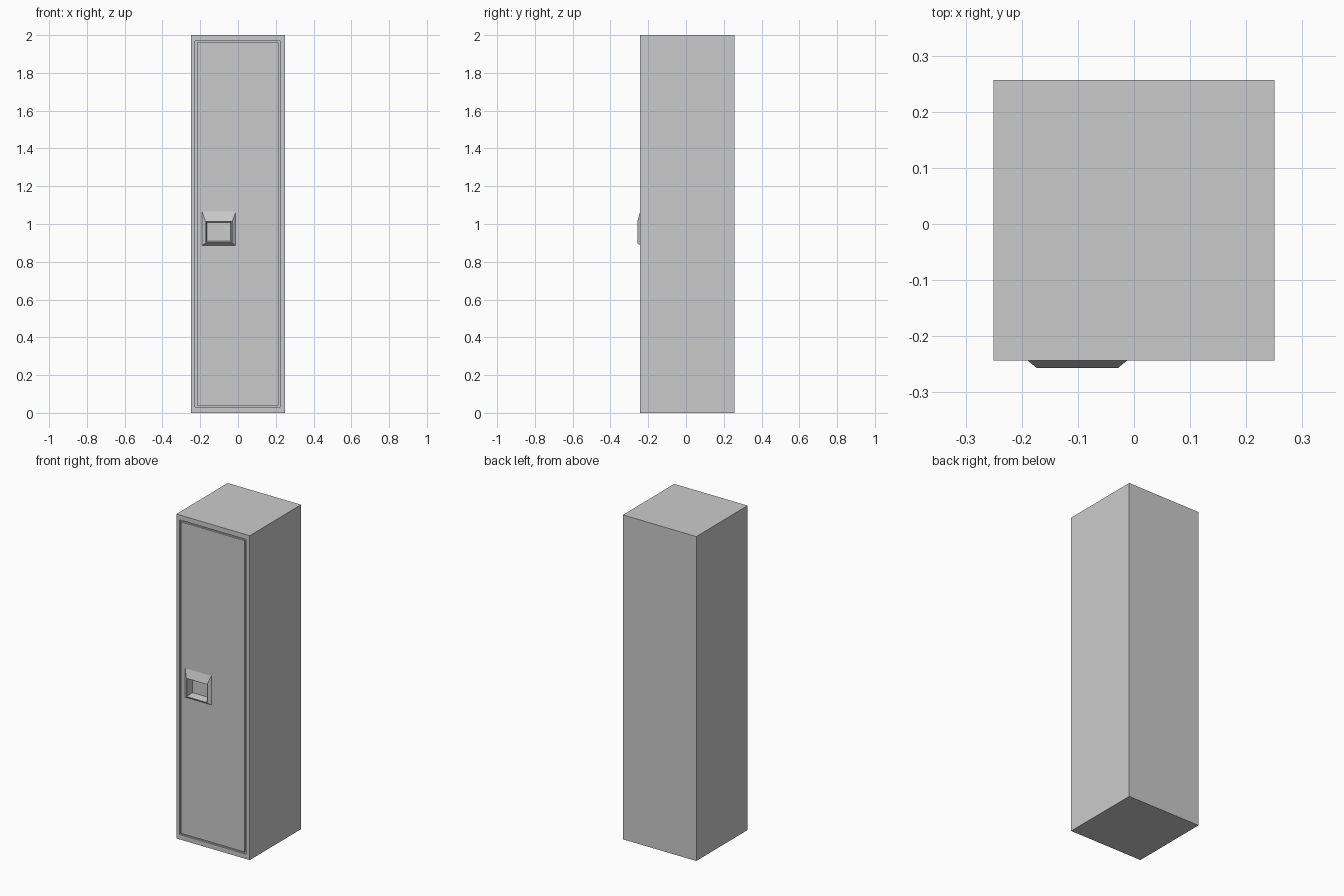
import bpy, bmesh

if "Cube" in bpy.data.objects:
    bpy.data.objects.remove(bpy.data.objects["Cube"])


def ring_shell(name, rings, cap_start=False, cap_end=False):
    """Join nested rectangles (x0, x1, z0, z1, y) into one flat-faced shell."""
    bm = bmesh.new()
    loops = []
    for x0, x1, z0, z1, y in rings:
        corners = [(x0, z0), (x1, z0), (x1, z1), (x0, z1)]
        loops.append([bm.verts.new((x, y, z)) for x, z in corners])
    for a, b in zip(loops, loops[1:]):
        for i in range(4):
            j = (i + 1) % 4
            bm.faces.new((a[i], a[j], b[j], b[i]))
    if cap_start:
        bm.faces.new(loops[0][::-1])
    if cap_end:
        bm.faces.new(loops[-1])
    mesh = bpy.data.meshes.new(name)
    bm.to_mesh(mesh)
    bm.free()
    obj = bpy.data.objects.new(name, mesh)
    bpy.context.collection.objects.link(obj)
    return obj


BACK, FRONT, GROOVE = 0.257, -0.243, -0.233

# Cabinet body with a groove floor around the door
ring_shell("cabinet_body", [
    (-0.25, 0.25, 0, 2, BACK),
    (-0.25, 0.25, 0, 2, FRONT),
    (-0.228, 0.224, 0.03, 1.97, FRONT),
    (-0.228, 0.224, 0.03, 1.97, GROOVE),
    (-0.218, 0.214, 0.04, 1.96, GROOVE),
], cap_start=True)

# Door panel, flush with the frame, open behind the handle
ring_shell("door", [
    (-0.218, 0.214, 0.04, 1.96, GROOVE),
    (-0.218, 0.214, 0.04, 1.96, FRONT),
    (-0.19, -0.012, 0.887, 1.065, FRONT),
])

# Handle: bevelled surround and recessed finger pocket
ring_shell("handle_cup", [
    (-0.19, -0.012, 0.887, 1.065, FRONT),
    (-0.173, -0.029, 0.897, 1.017, -0.257),
    (-0.169, -0.033, 0.902, 1.012, -0.257),
    (-0.163, -0.039, 0.909, 1.007, -0.21),
], cap_end=True)
